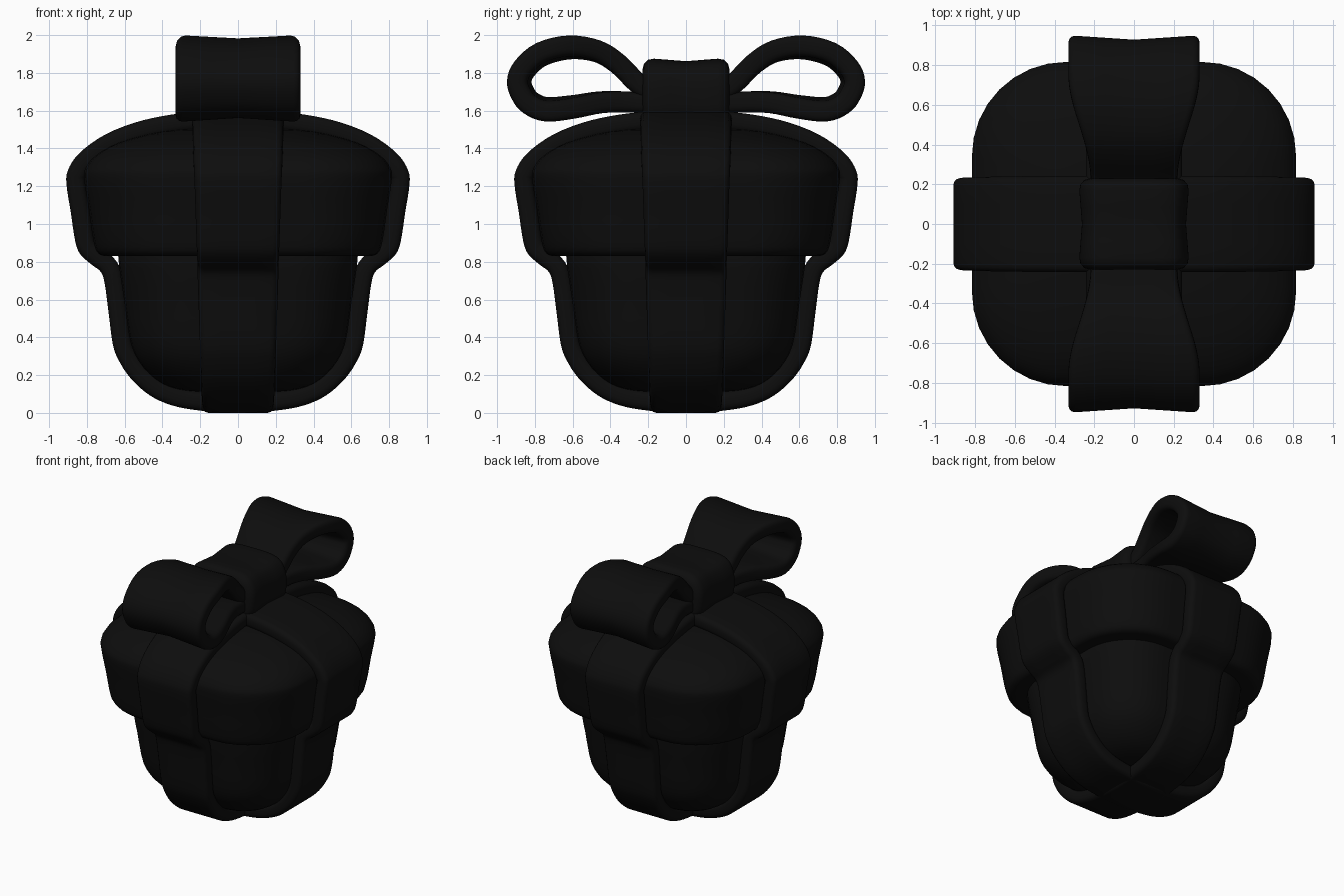
import bpy, bmesh, math
from mathutils import Vector

if "Cube" in bpy.data.objects:
    bpy.data.objects.remove(bpy.data.objects["Cube"])

black = bpy.data.materials.new("black")
black.diffuse_color = (0.004, 0.004, 0.004, 1)
black.use_nodes = True
black.node_tree.nodes["Principled BSDF"].inputs["Base Color"].default_value = black.diffuse_color


def finish(name, bm, angle=50):
    bmesh.ops.recalc_face_normals(bm, faces=bm.faces)
    me = bpy.data.meshes.new(name)
    bm.to_mesh(me)
    bm.free()
    ob = bpy.data.objects.new(name, me)
    bpy.context.collection.objects.link(ob)
    me.materials.append(black)
    bpy.context.view_layer.objects.active = ob
    ob.select_set(True)
    bpy.ops.object.shade_smooth_by_angle(angle=math.radians(angle))
    ob.select_set(False)
    return ob


def spline(pts, closed, steps=4):
    """Catmull-Rom curve through 2D points"""
    p = [Vector(q) for q in pts]
    n = len(p)
    get = (lambda i: p[i % n]) if closed else (lambda i: p[max(0, min(n - 1, i))])
    out = []
    for i in range(n if closed else n - 1):
        a, b, c, d = get(i - 1), get(i), get(i + 1), get(i + 2)
        for k in range(steps):
            t = k / steps
            out.append(0.5 * (2 * b + (c - a) * t + (2 * a - 5 * b + 4 * c - d) * t * t
                              + (3 * b - a - 3 * c + d) * t ** 3))
    if not closed:
        out.append(p[-1])
    return out


def skin(bm, rings, closed):
    m = len(rings[0])
    pairs = list(zip(rings, rings[1:])) + ([(rings[-1], rings[0])] if closed else [])
    for a, b in pairs:
        for j in range(m):
            bm.faces.new((a[j], a[(j + 1) % m], b[(j + 1) % m], b[j]))
    if not closed:
        bm.faces.new(rings[0])
        bm.faces.new(rings[-1])


def strip(name, pts, width, top, bottom, place, closed=True, dip=lambda u: 0, r=0.035):
    """Sweep a rounded flat band along a path; place maps (u, side, z) to 3D"""
    path = spline(pts, closed)
    n = len(path)
    bm = bmesh.new()
    rings = []
    for i, p in enumerate(path):
        a = path[(i - 1) % n] if closed else path[max(i - 1, 0)]
        b = path[(i + 1) % n] if closed else path[min(i + 1, n - 1)]
        t = (b - a).normalized()
        nor = Vector((-t.y, t.x))
        w = width(p)
        sec = []
        for cx, cy, start in ((w - r, top - r, 0), (r - w, top - r, 90),
                              (r - w, bottom + r, 180), (w - r, bottom + r, 270)):
            for k in range(4):
                g = math.radians(start + 30 * k)
                sec.append((cx + r * math.cos(g), cy + r * math.sin(g)))
            if start in (0, 180):
                sec += [(cx * f, cy + (r if start == 0 else -r)) for f in (0.5, 0, -0.5)]
        ring = []
        for s, h in sec:
            q = p + nor * (h - dip(p.x) * (1 - abs(s) / w))
            ring.append(bm.verts.new(place(q.x, s, q.y)))
        rings.append(ring)
    skin(bm, rings, closed)
    return finish(name, bm)


def rounded_block(name, profile):
    """Stack rounded-square rings following a (half width, z) profile"""
    bm = bmesh.new()
    rings = []
    for q in spline(profile, False, 3):
        rad, flat = q.x * 0.58, q.x * 0.42
        ring = []
        for c in range(4):
            for k in range(9):
                g = math.radians(90 * c + 90 * k / 8)
                sx = 1 if c in (0, 3) else -1
                sy = 1 if c < 2 else -1
                ring.append(bm.verts.new((sx * flat + rad * math.cos(g),
                                          sy * flat + rad * math.sin(g), q.y)))
        rings.append(ring)
    skin(bm, rings, False)
    return finish(name, bm)


along_x = lambda u, s, z: (u, s, z)
along_y = lambda u, s, z: (s, u, z)
along_back = lambda u, s, z: (s, -u, z)

# Box and lid
rounded_block("box_body", [(0.12, 0.11), (0.28, 0.118), (0.4, 0.155), (0.5, 0.24), (0.565, 0.36),
                           (0.6, 0.58), (0.635, 0.84), (0.6, 0.9)])
rounded_block("lid", [(0.5, 0.84), (0.68, 0.83), (0.74, 0.845), (0.765, 0.91), (0.79, 1.08), (0.815, 1.24),
                      (0.805, 1.3), (0.75, 1.365), (0.62, 1.435), (0.4, 1.49), (0.2, 1.505), (0.03, 1.51)])

# Ribbons wrapped around the box in both directions
half = [(0.25, 1.592), (0.5, 1.55), (0.7, 1.475), (0.84, 1.375), (0.9, 1.285), (0.908, 1.21),
        (0.885, 1.06), (0.862, 0.91), (0.835, 0.84), (0.775, 0.785), (0.725, 0.745), (0.705, 0.68),
        (0.685, 0.53), (0.664, 0.37), (0.635, 0.285), (0.57, 0.185), (0.47, 0.095), (0.35, 0.04),
        (0.2, 0.012)]
loop = [(0, 1.6)] + half + [(0, 0.0)] + [(-x, z) for x, z in reversed(half)]
taper = lambda p: 0.19 + 0.033 * p.y
strip("ribbon_across", loop, taper, 0, -0.1, along_x)
strip("ribbon_front_to_back", loop, taper, 0, -0.1, along_y)

# Bow loops, flaring outwards with a slight pinch down the middle
bow = [(0.05, 1.67), (0.15, 1.69), (0.25, 1.74), (0.36, 1.85), (0.47, 1.92), (0.62, 1.945), (0.77, 1.91),
       (0.865, 1.83), (0.895, 1.755), (0.875, 1.685), (0.83, 1.63), (0.74, 1.595), (0.6, 1.61),
       (0.45, 1.64), (0.3, 1.645), (0.05, 1.63)]


def flare(u):
    t = max(0, min(1, (u - 0.25) / 0.5))
    return t * t * (3 - 2 * t)


for name, place in (("bow_loop_back", along_y), ("bow_loop_front", along_back)):
    strip(name, bow, lambda p: 0.22 + 0.11 * flare(p.x), 0.055, -0.055, place, False,
          lambda u: 0.022 * flare(u))

# Knot band over the middle of the bow
side = [(0.14, 1.875), (0.225, 1.845), (0.27, 1.77), (0.28, 1.68), (0.265, 1.58), (0.2, 1.52)]
knot = [(0, 1.88)] + side + [(0, 1.5)] + [(-x, z) for x, z in reversed(side)]
strip("bow_knot", knot, lambda p: 0.23, 0, -0.13, along_x, True, lambda u: 0.018, 0.06)
